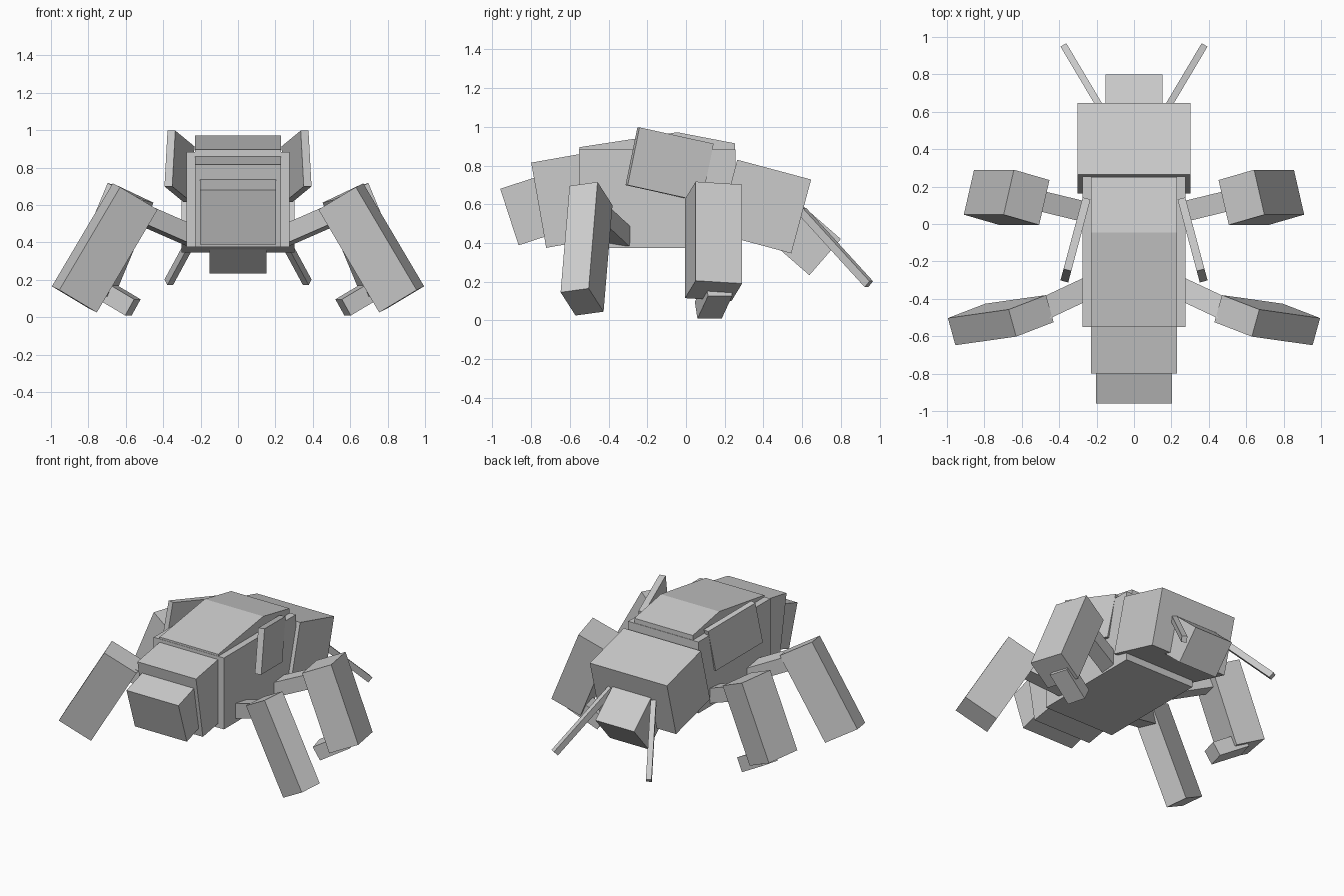
import bpy, bmesh
from math import sin, cos, radians
from mathutils import Vector, Matrix

if "Cube" in bpy.data.objects:
    bpy.data.objects.remove(bpy.data.objects["Cube"])


def make(name, verts, faces, mirror=False):
    mesh = bpy.data.meshes.new(name)
    mesh.from_pydata(verts, [], faces)
    bm = bmesh.new()
    bm.from_mesh(mesh)
    bmesh.ops.recalc_face_normals(bm, faces=bm.faces)
    bm.to_mesh(mesh)
    bm.free()
    ob = bpy.data.objects.new(name, mesh)
    bpy.context.collection.objects.link(ob)
    if mirror:
        ob.modifiers.new("mirror", 'MIRROR').use_mirror_merge = False
    return ob


def block(name, corner, a, b, c, mirror=False):
    """Box from one corner and three edge vectors."""
    p, a, b, c = map(Vector, (corner, a, b, c))
    verts = [p + a * i + b * j + c * k for i in (0, 1) for j in (0, 1) for k in (0, 1)]
    faces = [(0, 1, 3, 2), (4, 6, 7, 5), (0, 4, 5, 1), (2, 3, 7, 6), (0, 2, 6, 4), (1, 5, 7, 3)]
    return make(name, verts, faces, mirror)


def segment(name, half_w, y, z, length, height, tilt):
    """Centred box from its top front edge, pitched about x."""
    s, c = sin(radians(tilt)), cos(radians(tilt))
    return block(name, (-half_w, y, z), (2 * half_w, 0, 0),
                 (0, length * c, length * s), (0, height * s, -height * c))


def bar(name, start, end, width, thick):
    """Mirrored bar between two points; width lies horizontal."""
    s, e = Vector(start), Vector(end)
    d = e - s
    u = d.cross(Vector((0, 0, 1))).normalized() * width
    v = u.cross(d).normalized() * thick
    return block(name, s - u / 2 - v / 2, d, u, v, True)


# Body segments from head to tail
segment("head", 0.204, -0.96, 0.68, 0.35, 0.307, 18)
segment("neck", 0.23, -0.80, 0.815, 0.40, 0.447, 10)
segment("main_body", 0.276, -0.552, 0.882, 0.807, 0.507, 0)
segment("abdomen", 0.303, 0.265, 0.83, 0.395, 0.395, -15)
segment("tail", 0.152, 0.536, 0.65, 0.35, 0.248, -41)

# Ridged back plate
ridge = [(-0.55, 0.86), (-0.55, 0.895), (-0.045, 0.972), (0.252, 0.915), (0.252, 0.86)]
n = len(ridge)
make("back_plate", [(x, y, z) for x in (-0.23, 0.23) for y, z in ridge],
     [tuple(range(n)), tuple(range(n, 2 * n))] +
     [(i, (i + 1) % n, (i + 1) % n + n, i + n) for i in range(n)])

# Side wing plates
rot = Matrix.Rotation(radians(15), 3, 'Z') @ Matrix.Rotation(radians(-12), 3, 'X')
size = [rot @ Vector(v) for v in ((0.043, 0, 0), (0, 0.405, 0), (0, 0, 0.305))]
block("wing_plate", Vector((0.313, -0.085, 0.806)) - sum(size, Vector()) / 2, *size, mirror=True)

# Legs with their arms
block("front_leg", (0.955, -0.648, 0.145), (-0.20, 0.077, -0.12),
      (0.04, 0.145, 0.02), (-0.325, 0.046, 0.55), True)
block("rear_leg", (0.91, 0.05, 0.205), (-0.19, -0.055, -0.09),
      (-0.055, 0.24, -0.015), (-0.213, 0, 0.512), True)
bar("front_arm", (0.24, -0.34, 0.43), (0.56, -0.49, 0.57), 0.12, 0.10)
bar("rear_arm", (0.24, 0.06, 0.43), (0.57, 0.14, 0.57), 0.11, 0.10)
bar("rear_foot", (0.562, 0.115, 0.052), (0.76, 0.17, 0.17), 0.13, 0.10)

# Rear spines
bar("rear_spine", (0.165, 0.60, 0.565), (0.37, 0.945, 0.187), 0.036, 0.042)
